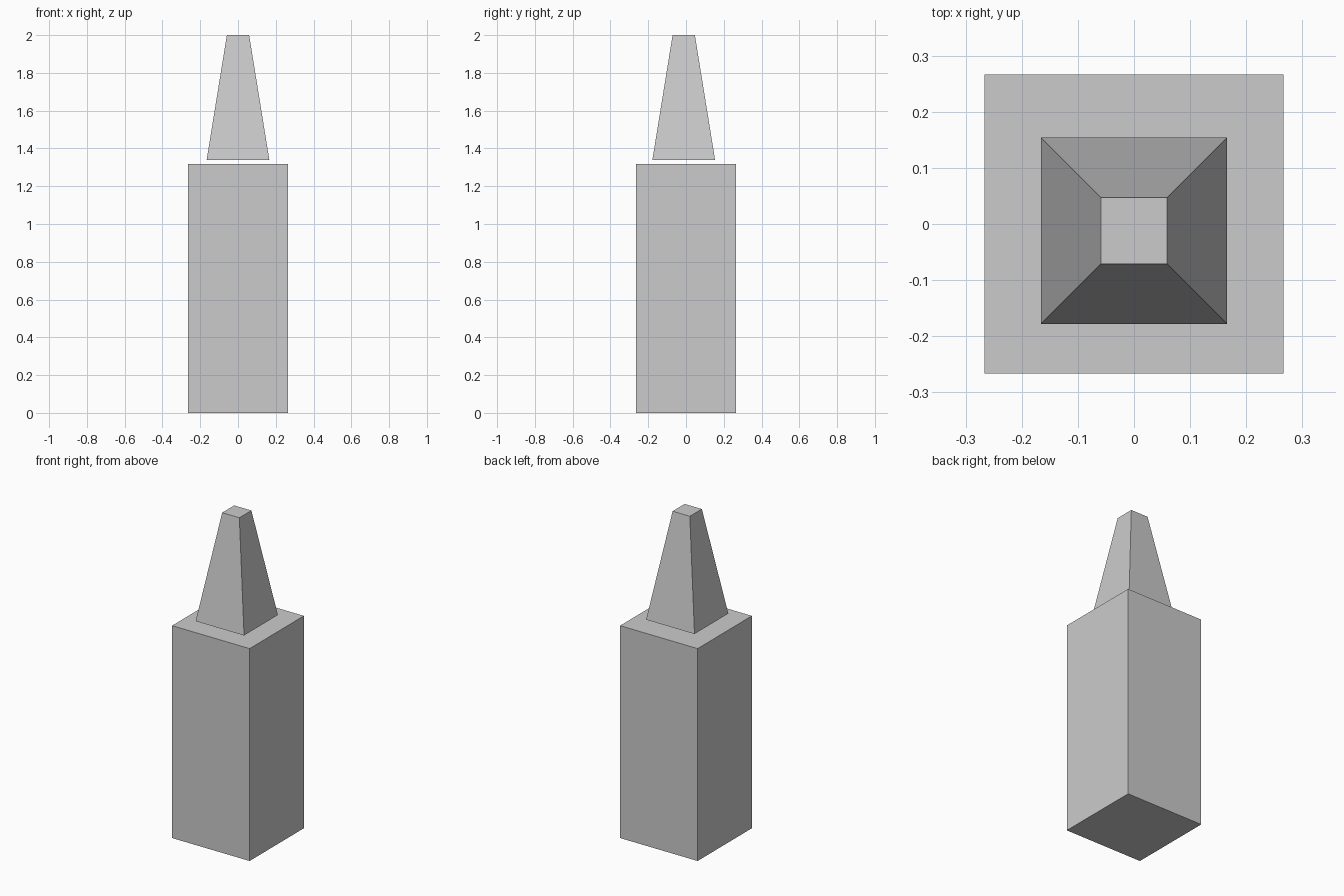
import bpy
import bmesh

if "Cube" in bpy.data.objects:
    bpy.data.objects.remove(bpy.data.objects["Cube"])


def tapered_block(name, bottom_half, top_half, z0, z1, y=0.0):
    """Square block between two heights, with its own top and bottom size."""
    bm = bmesh.new()
    bmesh.ops.create_cube(bm, size=2.0)
    for v in bm.verts:
        half, z = (top_half, z1) if v.co.z > 0 else (bottom_half, z0)
        v.co = (v.co.x * half, v.co.y * half + y, z)
    mesh = bpy.data.meshes.new(name)
    bm.to_mesh(mesh)
    bm.free()
    obj = bpy.data.objects.new(name, mesh)
    bpy.context.collection.objects.link(obj)
    return obj


# Tall square base
tapered_block("base_block", 0.266, 0.266, 0.0, 1.318)

# Tapered spire floating just above the base, slightly toward the front
tapered_block("tapered_spire", 0.166, 0.059, 1.339, 2.0, y=-0.012)
